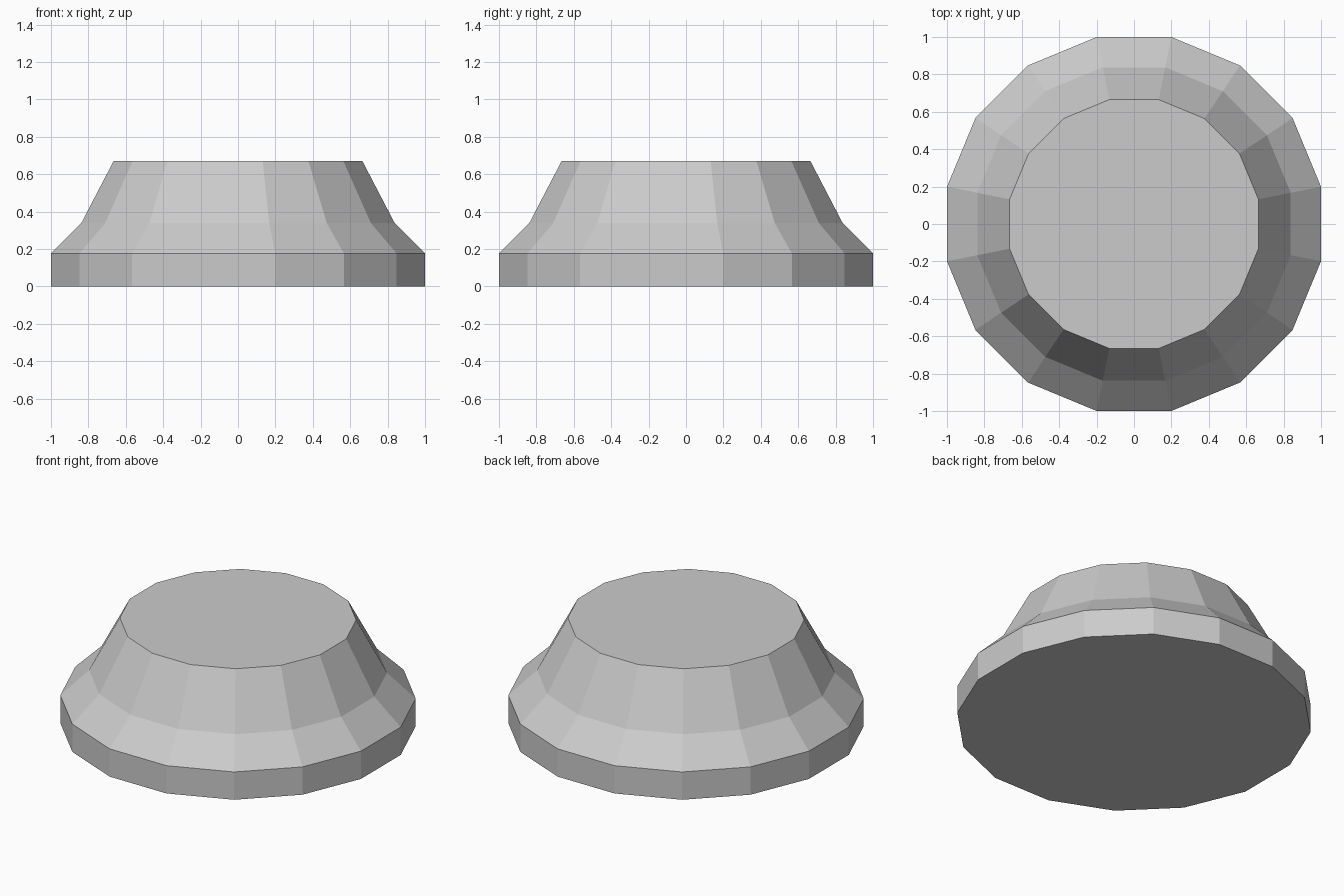
import bpy, bmesh, math

if "Cube" in bpy.data.objects:
    bpy.data.objects.remove(bpy.data.objects["Cube"])

SIDES = 16
# Profile of the body: (distance to flat side, height)
PROFILE = [(1.0, 0.0), (1.0, 0.176), (0.838, 0.338), (0.665, 0.67)]


def ring(bm, apothem, z):
    r = apothem / math.cos(math.pi / SIDES)
    angles = [2 * math.pi * (i + 0.5) / SIDES for i in range(SIDES)]
    return [bm.verts.new((r * math.cos(a), r * math.sin(a), z)) for a in angles]


# Flared round pedestal: flat-faced rings with closed bottom and top
bm = bmesh.new()
rings = [ring(bm, a, z) for a, z in PROFILE]
for low, high in zip(rings, rings[1:]):
    for i in range(SIDES):
        j = (i + 1) % SIDES
        bm.faces.new((low[i], low[j], high[j], high[i]))
bm.faces.new(rings[0][::-1])
bm.faces.new(rings[-1])

mesh = bpy.data.meshes.new("flared_pedestal")
bm.to_mesh(mesh)
bm.free()
bpy.context.collection.objects.link(bpy.data.objects.new("flared_pedestal", mesh))
